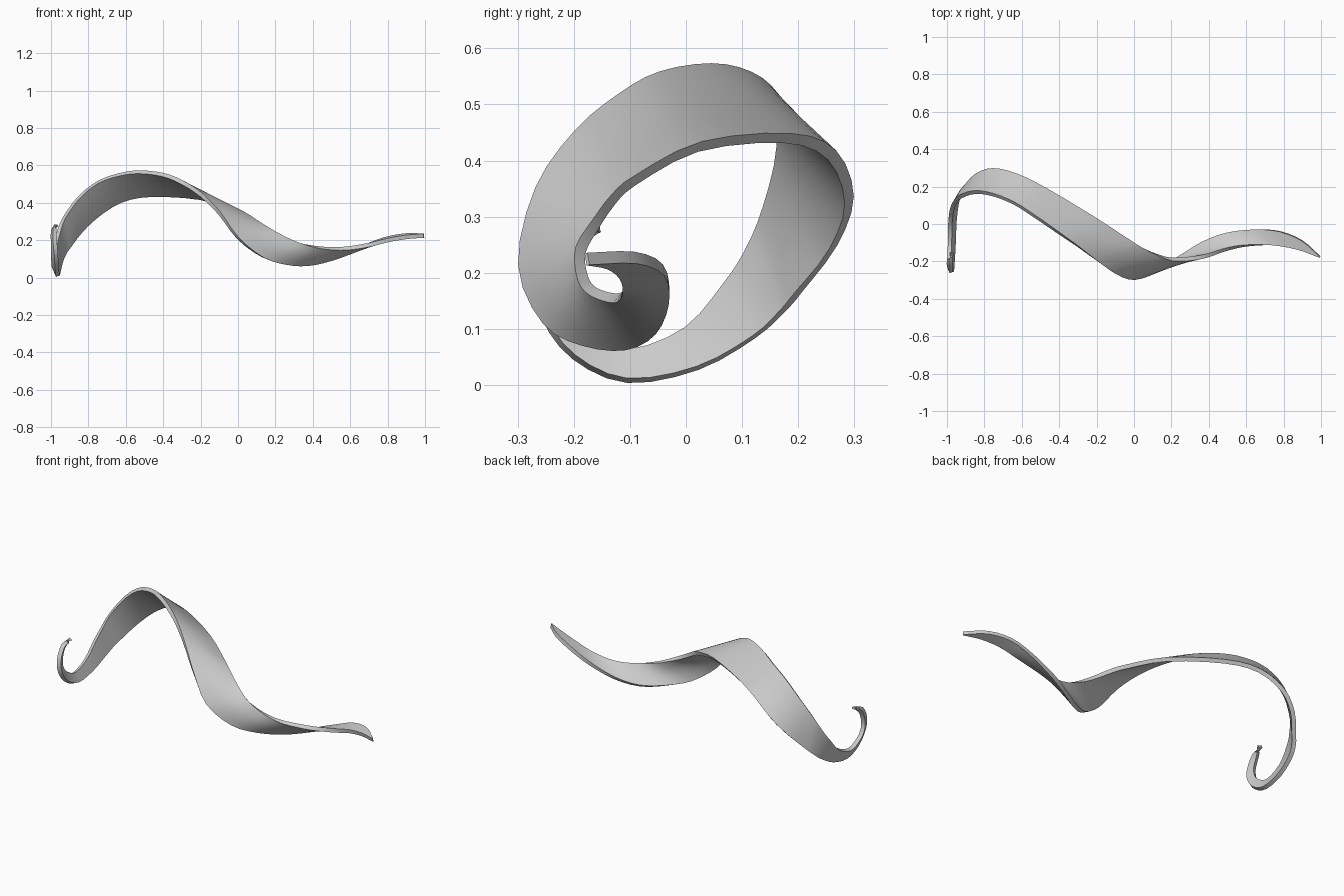
import bpy
from mathutils import Vector

# Matching stations along the two long edges of the curled ribbon
edge_a = [
    (-.972, -.158, .284), (-.99, -.195, .245), (-.99, -.22, .18), (-.99, -.21, .125),
    (-.988, -.17, .085), (-.985, -.10, .06), (-.983, .0, .10), (-.975, .07, .18),
    (-.96, .11, .24), (-.93, .145, .32), (-.85, .17, .43), (-.75, .155, .51),
    (-.64, .11, .55), (-.53, .04, .565), (-.40, -.05, .55), (-.30, -.12, .51),
    (-.20, -.195, .445), (-.10, -.262, .345), (.0, -.29, .21), (.13, -.245, .11),
    (.25, -.175, .075), (.37, -.10, .07), (.50, -.05, .10), (.65, -.03, .155),
    (.78, -.04, .205), (.90, -.09, .227), (.995, -.174, .225)]
edge_b = [
    (-.975, -.153, .272), (-.98, -.215, .26), (-.978, -.255, .19), (-.972, -.252, .12),
    (-.968, -.20, .05), (-.963, -.105, .008), (-.958, .02, .03), (-.945, .12, .085),
    (-.925, .17, .13), (-.90, .20, .165), (-.84, .262, .245), (-.75, .291, .33),
    (-.62, .26, .41), (-.46, .18, .44), (-.20, .025, .425), (-.02, -.09, .365),
    (.05, -.13, .33), (.12, -.162, .285), (.20, -.188, .24), (.30, -.185, .195),
    (.39, -.17, .17), (.48, -.14, .157), (.58, -.118, .157), (.70, -.112, .175),
    (.80, -.12, .20), (.90, -.143, .217), (.992, -.179, .224)]


def smooth_path(pts, steps=3):
    """Catmull-Rom curve through the points."""
    p = [Vector(q) for q in pts]
    p = [2 * p[0] - p[1]] + p + [2 * p[-1] - p[-2]]
    out = []
    for i in range(1, len(p) - 2):
        a, b, c, d = p[i - 1:i + 3]
        for k in range(steps):
            t = k / steps
            out.append(.5 * (2 * b + (c - a) * t + (2 * a - 5 * b + 4 * c - d) * t ** 2
                             + (3 * b - a - 3 * c + d) * t ** 3))
    return out + [p[-2]]


# Ruled strip between the edges
ACROSS = 4
verts, faces = [], []
rows = list(zip(smooth_path(edge_a), smooth_path(edge_b)))
for a, b in rows:
    verts += [a.lerp(b, j / ACROSS) for j in range(ACROSS + 1)]
n = ACROSS + 1
for i in range(len(rows) - 1):
    for j in range(ACROSS):
        k = i * n + j
        faces.append((k, k + 1, k + n + 1, k + n))
mesh = bpy.data.meshes.new("ribbon")
mesh.from_pydata(verts, [], faces)
ribbon = bpy.data.objects.new("ribbon", mesh)
bpy.context.collection.objects.link(ribbon)

# Sheet thickness
solid = ribbon.modifiers.new("thickness", 'SOLIDIFY')
solid.thickness = .022
solid.offset = 0
bpy.context.view_layer.objects.active = ribbon
ribbon.select_set(True)
bpy.ops.object.modifier_apply(modifier=solid.name)
bpy.ops.object.shade_smooth_by_angle(angle=.7)
